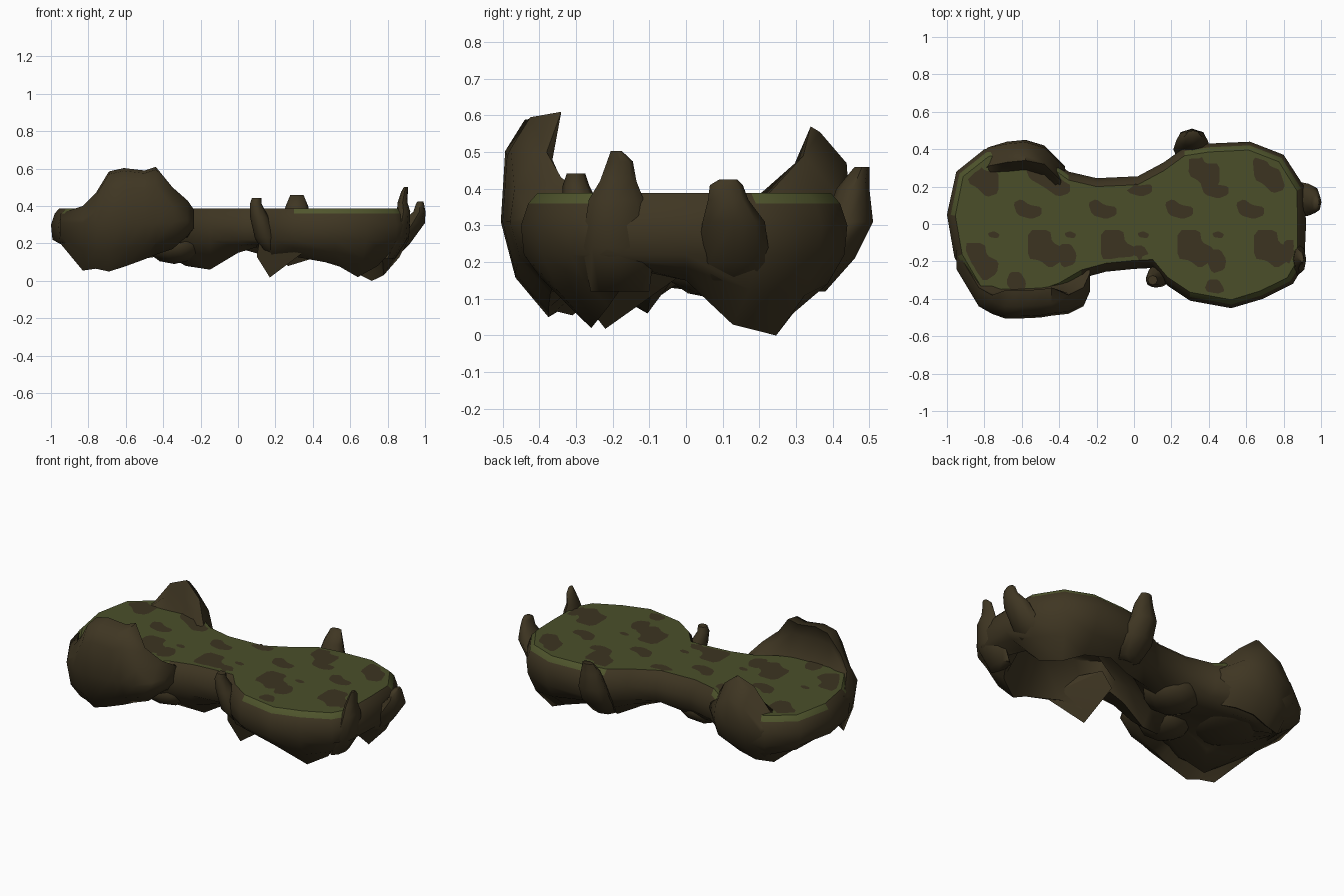
import bpy, bmesh, math
from mathutils import Vector

if "Cube" in bpy.data.objects:
    bpy.data.objects.remove(bpy.data.objects["Cube"])

def mat(name, c):
    m = bpy.data.materials.new(name)
    m.diffuse_color = (*c, 1)
    m.use_nodes = True
    m.node_tree.nodes["Principled BSDF"].inputs["Base Color"].default_value = m.diffuse_color
    return m

ROCK = mat("brown rock", (.050, .037, .0165))
MOSS = mat("moss green", (.069, .078, .023))
RIM = mat("light moss", (.080, .092, .026))
DIRT = mat("dirt patch", (.046, .034, .0155))

def finish(name, bm, mats, angle=60, recalc=True):
    if recalc:
        bmesh.ops.recalc_face_normals(bm, faces=bm.faces)
    me = bpy.data.meshes.new(name)
    bm.to_mesh(me)
    bm.free()
    for m in mats:
        me.materials.append(m)
    ob = bpy.data.objects.new(name, me)
    bpy.context.collection.objects.link(ob)
    bpy.ops.object.select_all(action='DESELECT')
    ob.select_set(True)
    bpy.context.view_layer.objects.active = ob
    bpy.ops.object.shade_smooth_by_angle(angle=math.radians(angle))
    return ob

def loft(rings):
    """Closed rings of points bridged in order and capped at both ends."""
    bm = bmesh.new()
    vs = [[bm.verts.new(p) for p in r] for r in rings]
    n = len(vs[0])
    bands = []
    for a, b in zip(vs, vs[1:]):
        bands.append([bm.faces.new((a[i], a[(i + 1) % n], b[(i + 1) % n], b[i])) for i in range(n)])
    caps = [bm.faces.new(vs[0]), bm.faces.new(vs[-1][::-1])]
    return bm, bands, caps

# Main body: dumbbell outline with the depth of the rock at each point
OUT = [(-.96, -.18, .13), (-.82, -.41, .07), (-.6, -.43, .10), (-.4, -.36, .15),
       (-.28, -.29, .08), (-.15, -.255, .06), (0, -.24, .15), (.1, -.235, .18),
       (.18, -.33, .07), (.3, -.41, .13), (.52, -.45, .09), (.69, -.4, .02),
       (.85, -.32, .08), (.91, -.22, .18), (.92, 0, .15), (.91, .2, .03),
       (.8, .37, .0), (.62, .44, .06), (.4, .43, .12), (.27, .41, .08),
       (.16, .33, .13), (.02, .255, .17), (-.2, .245, .11), (-.35, .28, .14),
       (-.5, .39, .12), (-.65, .42, .10), (-.8, .40, .07), (-.95, .28, .13), (-1, .05, .18)]

def inset(x, y, d):
    c = max(-.55, min(.55, x))
    v = Vector((x - c, y))
    v *= 1 - min(d / v.length, .85)
    return c + v.x, v.y

def ring(d, zf):
    return [(*inset(x, y, d), zf(x, zb)) for x, y, zb in OUT]

# the underside is hollow below the right half
bm, bands, caps = loft([
    ring(.045, lambda x, b: .388),
    ring(.02, lambda x, b: .36),
    ring(0, lambda x, b: .30),
    ring(.008, lambda x, b: .22),
    ring(.055, lambda x, b: b + (.22 - b) * .5),
    ring(.15, lambda x, b: b),
    ring(.27, lambda x, b: .33 if x > .12 else .22 if x > -.1 else .15)])
caps[0].material_index = 1
flat = [caps[0].index]
for i, f in enumerate(bands[0]):
    c = f.calc_center_median()
    if abs(c.x) > .3 and abs(c.y) > .12:
        f.material_index = 2
body = finish("island_body", bm, [ROCK, MOSS, RIM])
for p in body.data.polygons:
    if p.material_index == 1:
        p.use_smooth = False

# Tall curled boulders at the left end; s mirrors front to back
def boulder(name, s, secs, crest):
    rings = []
    for x, yo, lo, top in secs:
        base = min(.37, top - .02)
        tip = crest[1] if top > .52 else .1
        prof = [(.13, lo), (.04, lo * .55 + .13), (0, .31), (.012, max(.33, top - .1)),
                (crest[0], top - .015), (tip, top), (crest[2], base * .4 + top * .6),
                (.165, base), (.28, .2)]
        rings.append([(x, s * (yo - d), z) for d, z in prof])
    finish(name, loft(rings)[0], [ROCK])

boulder("front_boulder", -1, [(-.95, .24, .2, .36), (-.83, .44, .055, .40), (-.76, .48, .065, .47),
        (-.69, .505, .05, .585), (-.61, .505, .075, .603), (-.5, .50, .115, .59), (-.44, .49, .14, .61),
        (-.35, .48, .17, .50), (-.27, .44, .24, .43), (-.235, .36, .28, .38)], (.065, .15, .11))
boulder("back_boulder", 1, [(-.92, .30, .2, .36), (-.78, .41, .08, .39), (-.68, .44, .08, .53),
        (-.58, .45, .11, .57), (-.48, .42, .13, .49), (-.37, .31, .17, .37)], (.085, .11, .135))

# Small rock horns around the rim, rooted inside the body
def horn(name, path):
    rings = [[(x + rx * math.cos(i * math.tau / 8), y + ry * math.sin(i * math.tau / 8), z)
              for i in range(8)] for x, y, z, rx, ry in path]
    finish(name, loft(rings)[0], [ROCK])

horn("right_horn", [(.80, .13, .12, .04, .07), (.86, .13, .20, .06, .1), (.935, .13, .31, .065, .085),
                    (.97, .115, .37, .032, .055), (.973, .11, .41, .022, .045), (.975, .115, .425, .015, .025)])
horn("front_right_horn", [(.80, -.18, .12, .04, .08), (.86, -.185, .24, .055, .1), (.885, -.19, .37, .036, .075),
                          (.88, -.185, .42, .026, .05), (.89, -.18, .475, .018, .035), (.898, -.19, .503, .01, .015)])
horn("back_horn", [(.31, .33, .12, .07, .05), (.31, .40, .21, .1, .06), (.31, .445, .31, .085, .065),
                   (.315, .455, .4, .06, .045), (.315, .48, .46, .035, .02)])
horn("front_horn", [(.18, -.20, .14, .04, .06), (.15, -.26, .23, .06, .075), (.115, -.285, .34, .05, .055),
                    (.095, -.30, .41, .032, .036), (.1, -.30, .442, .026, .025)])

# Wedge and lumps on the underside
bm = bmesh.new()
for p in [(.17, -.22, .018), (.1, -.24, .13), (.14, -.02, .16), (.36, -.33, .16),
          (.2, -.03, .25), (.12, -.28, .25), (.34, -.3, .25)]:
    bm.verts.new(p)
bmesh.ops.convex_hull(bm, input=bm.verts)
finish("under_wedge", bm, [ROCK], 20)
for i, (c, r) in enumerate([((-.2, .08, .2), (.17, .15, .1)), ((-.62, .05, .22), (.25, .28, .1)),
                            ((-.34, -.15, .19), (.15, .15, .1))]):
    bm = bmesh.new()
    bmesh.ops.create_icosphere(bm, subdivisions=2, radius=1)
    for v in bm.verts:
        v.co = Vector(c) + Vector([a * b for a, b in zip(v.co, r)])
    finish(f"under_lump_{i + 1}", bm, [ROCK])

# Dirt patches: a few blob shapes repeated along the top, kept inside its edge
BLOBS = {
    "a": ([(-.08, .09), (-.01, .08), (.01, .04), (.08, .04), (.08, -.07), (.02, -.09), (-.03, -.04), (-.07, -.02)],
          [(-.81, .24), (.72, .26), (.37, .28)]),
    "b": ([(-.07, .03), (-.03, .05), (.01, .02), (.07, .01), (.07, -.03), (.02, -.05), (-.05, -.03)],
          [(-.57, .08), (-.17, .08), (.24, .08), (.62, .08), (.02, .2), (.43, .19)]),
    "c": ([(-.09, .09), (.02, .09), (.03, .03), (.09, .0), (.08, -.06), (.02, -.1), (-.03, -.06), (-.09, -.05)],
          [(-.82, -.2), (-.47, -.13), (-.08, -.13), (.33, -.13), (.74, -.13)]),
    "d": ([(-.03, .01), (0, .02), (.03, .005), (.02, -.015), (-.02, -.01)],
          [(-.75, -.06), (-.34, -.06), (.05, -.06), (.45, -.06)]),
    "e": ([(-.03, .05), (.02, .05), (.05, 0), (.04, -.05), (-.02, -.07), (-.05, 0)],
          [(-.36, -.16), (.03, -.17), (.44, -.19), (.84, -.14), (-.63, -.31), (.43, -.35)]),
    "f": ([(-.12, .07), (-.03, .05), (.05, .03), (.1, .0), (.1, -.05), (.04, -.07), (-.03, -.02), (-.1, .02)],
          [(-.45, .22)]),
}
EDGE = [Vector(inset(x, y, .065)) for x, y, _ in OUT]

def inside(p):
    hit = False
    for a, b in zip(EDGE, EDGE[1:] + EDGE[:1]):
        if (a.y > p.y) != (b.y > p.y) and p.x < a.x + (p.y - a.y) * (b.x - a.x) / (b.y - a.y):
            hit = not hit
    return hit

bm = bmesh.new()
for shape, places in BLOBS.values():
    n = len(shape)
    for place in places:
        pts = []
        for i in range(n):  # each corner is cut to round the blob
            a, b = Vector(shape[i]) * 1.08, Vector(shape[(i + 1) % n]) * 1.08
            for t in (.18, .82):
                q = a.lerp(b, t)
                for _ in range(12):
                    if not inside(q + Vector(place)):
                        q *= .9
                pts.append(q + Vector(place))
        f = bm.faces.new([bm.verts.new((p.x, p.y, .391)) for p in pts])
        f.normal_update()
        if f.normal.z < 0:
            f.normal_flip()
finish("dirt_patches", bm, [DIRT], recalc=False)
